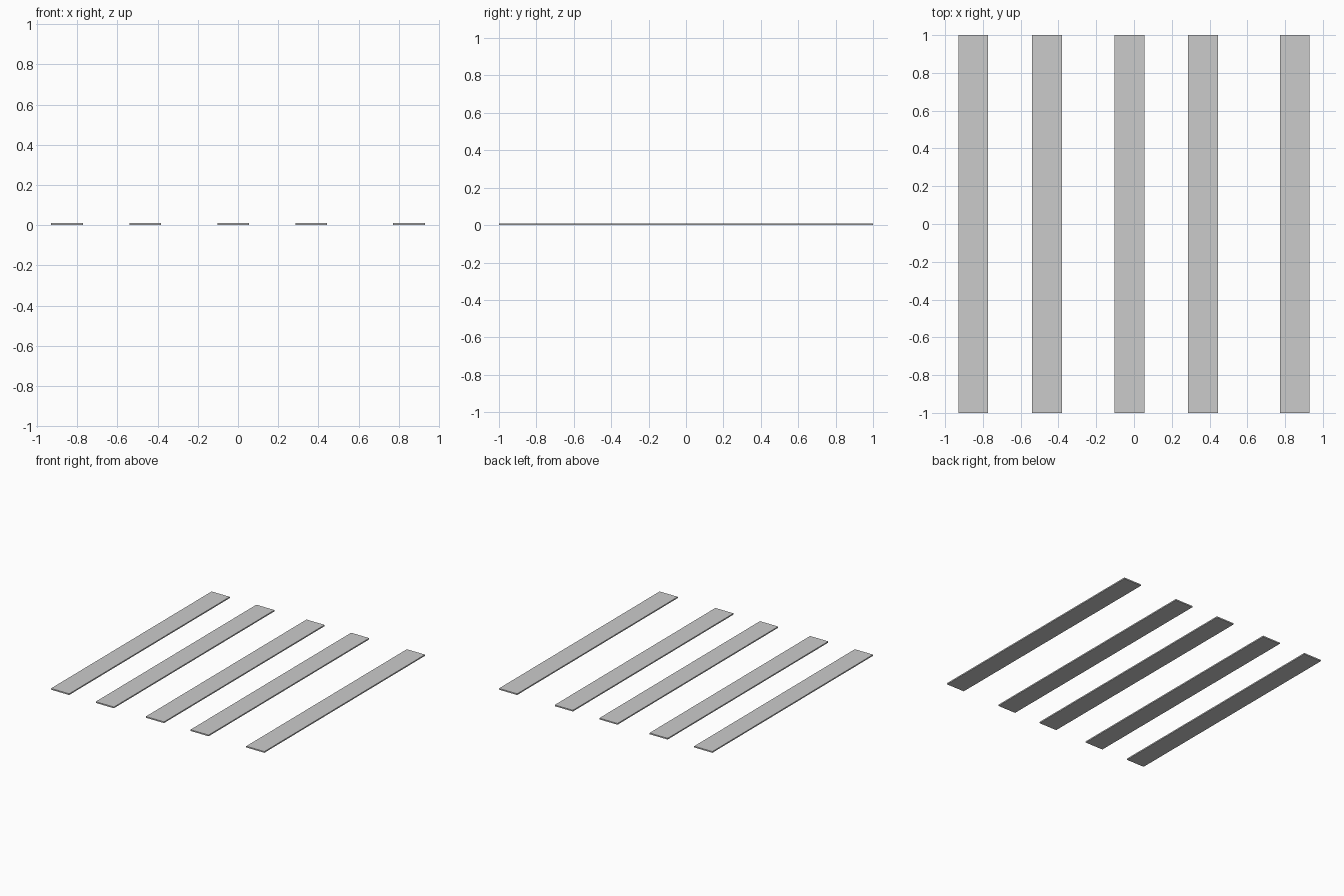
import bpy

if "Cube" in bpy.data.objects:
    bpy.data.objects.remove(bpy.data.objects["Cube"])

LENGTH, WIDTH, THICKNESS = 2.0, 0.158, 0.01


def add_slat(index, x):
    """One flat board running front to back, resting on z = 0."""
    bpy.ops.mesh.primitive_cube_add(size=1, location=(x, 0, THICKNESS / 2))
    slat = bpy.context.object
    slat.name = f"slat_{index}"
    slat.scale = (WIDTH, LENGTH, THICKNESS)
    bpy.ops.object.transform_apply(location=False, rotation=False, scale=True)


# Five unevenly spaced slats, left to right
for i, x in enumerate((-0.851, -0.461, -0.024, 0.365, 0.851), start=1):
    add_slat(i, x)
